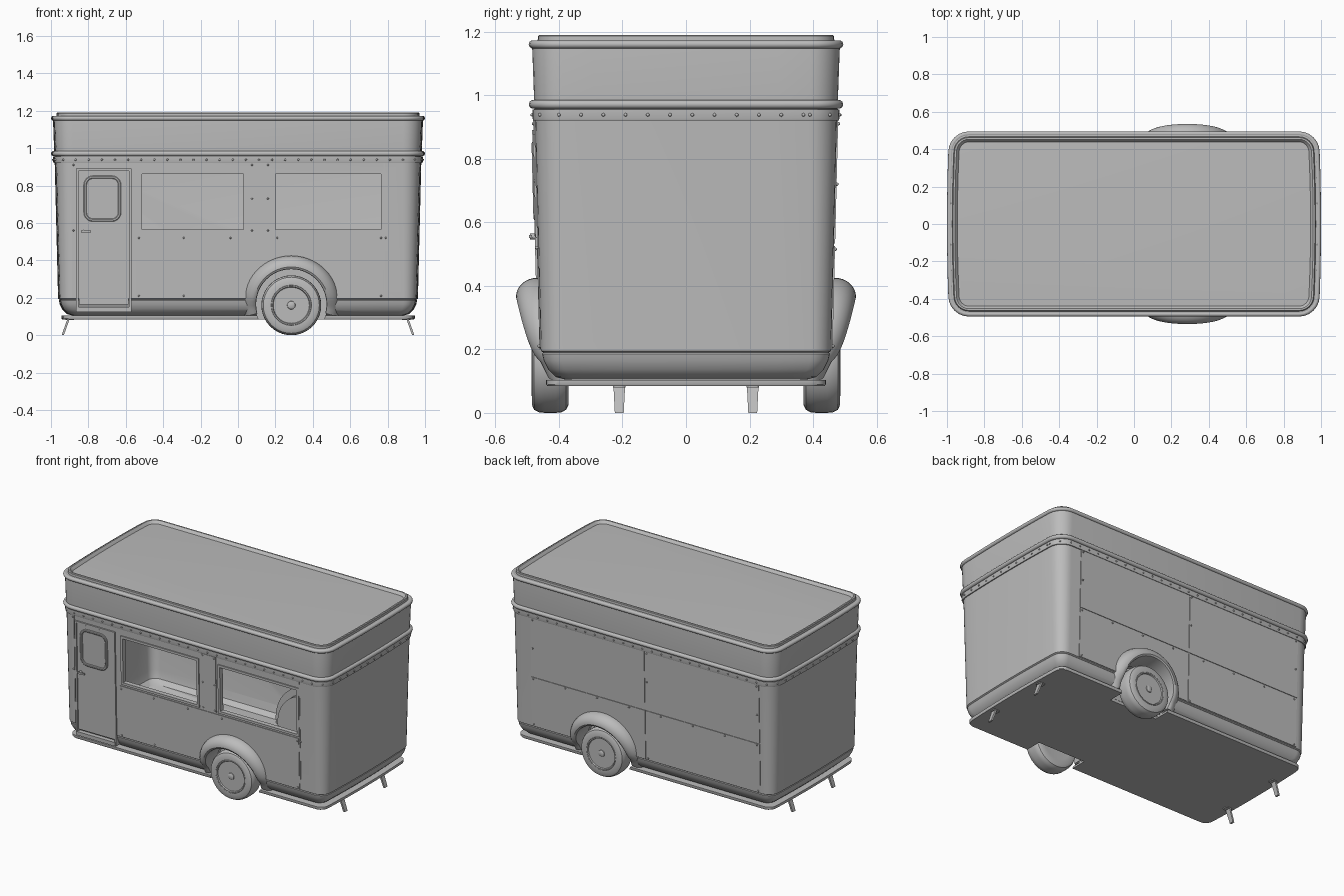
import bpy, bmesh, math
from mathutils import Vector, Matrix

old = bpy.data.objects.get("Cube")
if old:
    bpy.data.objects.remove(old)

grey = bpy.data.materials.new("plain_grey")
grey.use_nodes = True
grey.diffuse_color = (0.5, 0.5, 0.5, 1)
grey.node_tree.nodes["Principled BSDF"].inputs["Base Color"].default_value = (0.5, 0.5, 0.5, 1)

WX, WZ = 0.285, 0.165          # wheel arch centre
SIDES = {"front": -1, "back": 1}


def finish(name, bm, angle=35):
    bmesh.ops.recalc_face_normals(bm, faces=bm.faces)
    me = bpy.data.meshes.new(name)
    bm.to_mesh(me)
    bm.free()
    me.materials.append(grey)
    me.shade_smooth()
    me.set_sharp_from_angle(angle=math.radians(angle))
    ob = bpy.data.objects.new(name, me)
    bpy.context.collection.objects.link(ob)
    return ob


def loft(name, rings, cap=True, loop=False, angle=35):
    """Skin a list of equal closed rings of points."""
    bm = bmesh.new()
    vs = [[bm.verts.new(p) for p in ring] for ring in rings]
    n = len(rings[0])
    for a, b in list(zip(vs, vs[1:])) + ([(vs[-1], vs[0])] if loop else []):
        for i in range(n):
            j = (i + 1) % n
            bm.faces.new((a[i], a[j], b[j], b[i]))
    if cap and not loop:
        bm.faces.new(vs[0])
        bm.faces.new(vs[-1])
    return finish(name, bm, angle)


def lathe(name, profile, x, y, z, s, cap=True, n=40):
    """Turn (radius, outward) points around the axle direction."""
    turn = [2 * math.pi * i / n for i in range(n)]
    return loft(name, [[(x + r * math.cos(a), s * (y + d), z + r * math.sin(a)) for a in turn]
                       for r, d in profile], cap)


def cut(ob, *cutters):
    for c in cutters:
        m = ob.modifiers.new("cut", 'BOOLEAN')
        m.operation, m.solver, m.object = 'DIFFERENCE', 'EXACT', c
    bpy.context.view_layer.update()
    dg = bpy.context.evaluated_depsgraph_get()
    me = bpy.data.meshes.new_from_object(ob.evaluated_get(dg))
    ob.modifiers.clear()
    ob.data = me
    me.set_sharp_from_angle(angle=math.radians(35))


def rrect(hx, hy, r, n=7):
    """Rounded rectangle outline, anticlockwise."""
    pts = []
    for k, (sx, sy) in enumerate([(1, 1), (-1, 1), (-1, -1), (1, -1)]):
        for i in range(n):
            a = math.pi / 2 * (k + i / (n - 1))
            pts.append((sx * (hx - r) + r * math.cos(a), sy * (hy - r) + r * math.sin(a)))
    return pts


def hull(hy, z):
    """Trailer outline with rounded corners and gently bowed ends."""
    base = rrect(hy + 0.493, hy, max(0.05, hy - 0.39))
    out = []
    for i, (x, y) in enumerate(base):
        out.append((x, y))
        nx, ny = base[(i + 1) % len(base)]
        if abs(ny - y) > 0.3:
            out += [(x, y + (ny - y) * k / 8) for k in range(1, 8)]
    return [Vector((x + math.copysign(0.012, x) * (1 - (y / hy) ** 2), y, z)) for x, y in out]


def wall(z):
    return 0.457 + 0.018 * (z - 0.195) / 0.725


def slab(name, x0, x1, z0, z1, s, out=0.004, inn=0.008):
    """Plate lying on a long wall."""
    box = [(x0, z0), (x1, z0), (x1, z1), (x0, z1)]
    return loft(name, [[(x, s * (wall(z) + t), z) for x, z in box] for t in (-inn, out)])


def frame(name, x0, x1, z0, z1, s, w, out, inn):
    slab(name + "_sill", x0, x1, z0, z0 + w, s, out, inn)
    slab(name + "_head", x0, x1, z1 - w, z1, s, out, inn)
    slab(name + "_jamb_a", x0, x0 + w, z0 + w, z1 - w, s, out, inn)
    slab(name + "_jamb_b", x1 - w, x1, z0 + w, z1 - w, s, out, inn)


def rivets(name, points, r=0.006):
    bm = bmesh.new()
    for p in points:
        bmesh.ops.create_icosphere(bm, subdivisions=1, radius=r, matrix=Matrix.Translation(p))
    finish(name, bm, 60)


# Hollow body with window openings and wheel wells
body = loft("body_shell", [hull(*p) for p in [
    (0.38, 0.105), (0.41, 0.113), (0.434, 0.137), (0.448, 0.165), (0.453, 0.186), (0.449, 0.19),
    (0.457, 0.195), (0.475, 0.92), (0.478, 0.985), (0.484, 1.145), (0.482, 1.17), (0.455, 1.172)]])
room = loft("interior_cutter", [hull(*p) for p in [
    (0.40, 0.125), (0.43, 0.15), (0.442, 0.2), (0.462, 0.92), (0.468, 1.14)]])
bumps = [lathe("well_bump", [(0.215, 0), (0.215, 0.3)], WX, 0.315, WZ, s) for s in SIDES.values()]
wells = [lathe("well_cutter", [(0.193, 0), (0.193, 0.3)], WX, 0.33, WZ, s) for s in SIDES.values()]
cut(room, *bumps)
windows = {"left_window": (0.185, 0.78), "right_window": (-0.53, 0.045)}
holes = [slab(n + "_cutter", a + 0.01, b - 0.01, 0.56, 0.867, -1, 0.1, 0.08)
         for n, (a, b) in windows.items()]
cut(body, room, *holes, *wells)
for n, (a, b) in windows.items():
    frame(n, a, b, 0.55, 0.877, -1, 0.016, 0.007, 0.025)

# Underside plate
chassis = loft("chassis_plate", [hull(0.437, 0.085), hull(0.44, 0.09), hull(0.44, 0.104)])
cut(chassis, *wells)

# Trim beads, rivet band and roof rim
for name, hy, z, r in [("waist_bead", 0.481, 0.971, 0.014), ("roof_bead", 0.482, 1.16, 0.013)]:
    loft(name, [hull(hy + r * math.cos(a * math.pi / 5), z + r * math.sin(a * math.pi / 5))
                for a in range(10)], loop=True, angle=60)
loft("rivet_band", [hull(*p) for p in [
    (0.47, 0.92), (0.481, 0.921), (0.483, 0.927), (0.483, 0.955), (0.47, 0.957)]], loop=True)
loft("roof_rim", [hull(*p) for p in [
    (0.467, 1.168), (0.466, 1.186), (0.462, 1.19), (0.453, 1.19), (0.449, 1.186), (0.438, 1.17)]],
    loop=True)
ring = hull(0.484, 0.938)
dots, carry = [], 0.0
for p, q in zip(ring, ring[1:] + ring[:1]):
    length = (q - p).length
    while carry < length:
        dots.append(p.lerp(q, carry / length))
        carry += 0.07
    carry -= length
rivets("band_rivets", dots)

# Wall panels
skins = [slab("front_lower_panel", -0.545, 0.775, 0.2, 0.538, -1)]
slab("window_pillar", 0.065, 0.17, 0.55, 0.92, -1, 0.006)
slab("front_end_seam", 0.779, 0.785, 0.2, 0.92, -1, 0.003)
slab("front_door_seam", -0.887, -0.872, 0.2, 0.92, -1, 0.004)
for x0, x1 in [(-0.87, -0.034), (-0.026, 0.81)]:
    skins.append(slab("back_lower_panel", x0, x1, 0.2, 0.525, 1))
    slab("back_upper_panel", x0, x1, 0.533, 0.92, 1)
for sk in skins:
    cut(sk, *wells)
spots = [(x, z, -1) for z in (0.52, 0.21) for x in (-0.53, -0.29, -0.04, 0.765) if z > 0.3 or x != -0.04]
spots += [(0.21, 0.52, -1), (-0.88, 0.56, -1), (-0.88, 0.91, -1), (0.79, 0.52, -1)]
spots += [(x, z, -1) for x in (0.075, 0.16) for z in (0.56, 0.73, 0.91)]
spots += [(-0.85 + 0.235 * i, 0.515, 1) for i in range(8)]
spots += [(x, z, 1) for x in (-0.855, -0.045, 0.795) for z in (0.21, 0.72, 0.91)]
rivets("panel_rivets", [(x, s * (wall(z) + 0.005), z) for x, z, s in spots])

# Door with a rounded window, step and handle
frame("door_frame", -0.865, -0.57, 0.125, 0.89, -1, 0.012, 0.01, 0.06)
slab("door_leaf", -0.85, -0.585, 0.165, 0.875, -1, 0.005, 0.06)
slab("door_step", -0.86, -0.575, 0.125, 0.15, -1, 0.014, 0.07)


def door_ring(g, t):
    return [(-0.725 + x, -(wall(0.73 + z) + t), 0.73 + z) for x, z in rrect(0.1 + g, 0.123 + g, 0.05 + g)]


loft("door_window_frame", [door_ring(*p) for p in [
    (0, 0.002), (0, 0.01), (-0.004, 0.013), (-0.012, 0.013), (-0.016, 0.01), (-0.016, 0.002)]], loop=True)
loft("door_window", [door_ring(-0.02, 0), door_ring(-0.02, 0.006)])
lathe("handle_pin", [(0.009, 0), (0.009, 0.025)], -0.825, wall(0.555), 0.555, -1, n=12)
slab("handle_lever", -0.84, -0.785, 0.55, 0.56, -1, 0.028, -0.018)

# Fenders and wheels on both sides
for side, s in SIDES.items():
    arch = []
    for k in range(33):
        a = math.radians(-15 + 210 * k / 32)
        h = math.sin(a)
        reach = 0.46 + (0.075 * h ** 0.6 if h > 0 else 0.1 * h)
        sec = [(0.26, 0.36)]
        sec += [(0.2 + 0.06 * math.cos(t * math.pi / 16), reach - 0.065 + 0.065 * math.sin(t * math.pi / 16))
                for t in range(9)]
        sec += [(0.19, reach - 0.006), (0.188, reach - 0.015), (0.188, 0.36)]
        arch.append([(WX + r * math.cos(a), s * y, WZ + r * math.sin(a)) for r, y in sec])
    loft(side + "_fender", arch)

    lathe(side + "_tyre", [
        (0.1, -0.01), (0.108, 0), (0.135, 0), (0.15, -0.007), (0.158, -0.022), (0.16, -0.04),
        (0.16, -0.075), (0.158, -0.093), (0.15, -0.108), (0.135, -0.115), (0.1, -0.112)],
        WX, 0.485, 0.16, s)
    lathe(side + "_rim", [(0.11, -0.006), (0.106, 0.001), (0.1, 0.001), (0.094, -0.01), (0.09, -0.036),
                          (0.03, -0.042)], WX, 0.485, 0.16, s)
    lathe(side + "_hub", [(0.044, -0.042), (0.042, -0.014), (0.024, -0.011), (0.021, -0.002),
                          (0.015, 0.002)], WX, 0.485, 0.16, s, n=24)
    lathe(side + "_rim_ring", [(0.094, -0.036), (0.094, -0.014), (0.08, -0.016), (0.078, -0.036)],
          WX, 0.485, 0.16, s)
    for k in range(5):
        a = math.radians(90 + 72 * k)
        along, across = Vector((math.cos(a), 0, math.sin(a))), Vector((-math.sin(a), 0, math.cos(a)))
        hub = Vector((WX, 0, 0.16))
        loft(side + "_spoke", [[hub + along * r + across * w * e + Vector((0, s * (0.485 + d), 0))
                                for r, w, e in [(0.035, 0.012, -1), (0.09, 0.021, -1),
                                                (0.09, 0.021, 1), (0.035, 0.012, 1)]]
                               for d in (-0.036, -0.016)])
        nut = hub + along * 0.033
        lathe(side + "_wheel_nut", [(0.005, -0.02), (0.005, -0.006)], nut.x, 0.485, nut.z, s, n=6)

# Splayed support legs
for sx in (-1, 1):
    for sy in (-1, 1):
        loft("support_leg", [[(sx * (x + dx), sy * 0.21 + dy, z) for dx, dy in
                              [(-0.006, -w), (0.006, -w), (0.006, w), (-0.006, w)]]
                             for x, w, z in [(0.937, 0.014, 0), (0.902, 0.019, 0.098)]])
        loft("leg_bracket", [[(sx * 0.9 + x, sy * 0.21 + y, z) for x, y in rrect(0.022, 0.02, 0.008, 4)]
                             for z in (0.08, 0.1)])

for c in [room, *bumps, *wells, *holes]:
    bpy.data.objects.remove(c)
